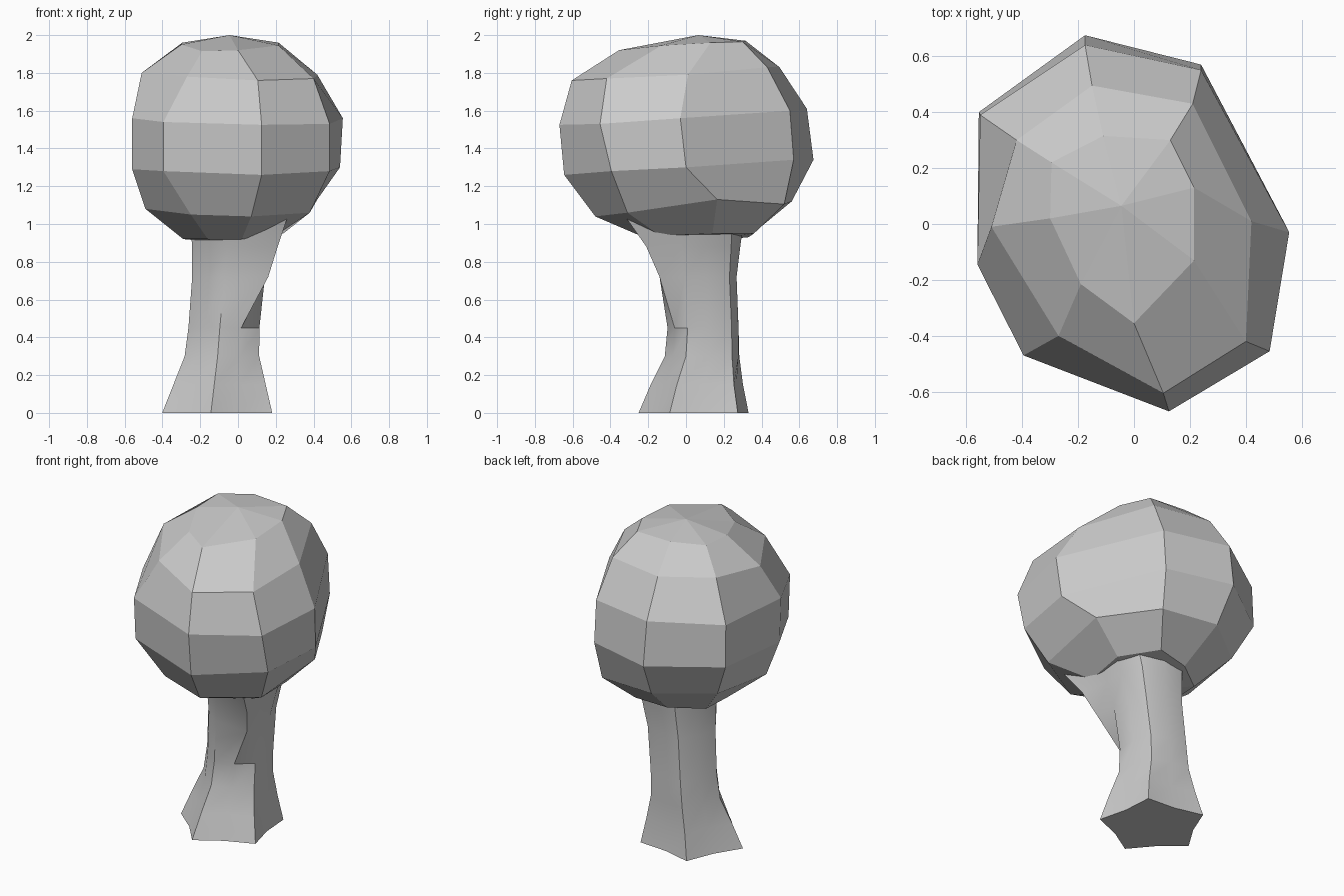
import bpy, bmesh, math


def loft(name, rings, bottom=None, top=None):
    """Skin equal-sized rings; close each end with a pole or a flat cap."""
    bm = bmesh.new()
    rows = [[bm.verts.new(p) for p in ring] for ring in rings]
    n = len(rows[0])
    for lo, hi in zip(rows, rows[1:]):
        for i in range(n):
            j = (i + 1) % n
            bm.faces.new((lo[i], lo[j], hi[j], hi[i]))
    for row, pole in ((rows[0], bottom), (rows[-1], top)):
        if pole:
            p = bm.verts.new(pole)
            for i in range(n):
                bm.faces.new((row[i], row[(i + 1) % n], p))
        else:
            bm.faces.new(row)
    bmesh.ops.recalc_face_normals(bm, faces=bm.faces[:])
    mesh = bpy.data.meshes.new(name)
    bm.to_mesh(mesh)
    bm.free()
    obj = bpy.data.objects.new(name, mesh)
    bpy.context.collection.objects.link(obj)
    return obj


# Canopy: eight-sided uneven ball, rings from bottom to top
canopy_rings = [
    [(-.10, .33, .93), (.10, .36, .95), (.24, .14, .95), (.20, -.14, .94),
     (.02, -.20, .92), (-.16, -.15, .92), (-.29, .00, .92), (-.28, .20, .92)],
    [(-.15, .56, 1.12), (.22, .52, 1.105), (.42, .165, 1.13), (.38, -.31, 1.06),
     (.07, -.48, 1.04), (-.25, -.37, 1.05), (-.49, -.10, 1.08), (-.45, .33, 1.11)],
    [(-.175, .675, 1.34), (.24, .57, 1.34), (.54, .00, 1.30), (.485, -.395, 1.28),
     (.125, -.645, 1.26), (-.395, -.455, 1.28), (-.56, -.13, 1.29), (-.555, .40, 1.33)],
    [(-.175, .64, 1.61), (.24, .55, 1.60), (.555, -.03, 1.56), (.485, -.455, 1.53),
     (.125, -.67, 1.525), (-.395, -.47, 1.54), (-.56, -.145, 1.56), (-.55, .39, 1.59)],
    [(-.15, .495, 1.83), (.21, .43, 1.83), (.42, .01, 1.79), (.40, -.42, 1.77),
     (.105, -.605, 1.76), (-.27, -.40, 1.78), (-.51, -.01, 1.80), (-.42, .30, 1.82)],
    [(-.11, .315, 1.97), (.13, .30, 1.965), (.215, .13, 1.96), (.215, -.13, 1.945),
     (.00, -.355, 1.92), (-.19, -.215, 1.915), (-.30, .02, 1.95), (-.295, .22, 1.96)],
]
loft("canopy", canopy_rings, (-.06, .03, .90), (-.045, .065, 2.0))

# Trunk: five root lobes; levels are z, centre x, centre y, lobe and groove radius
levels = [(0, -.095, .055, .31, .235), (.15, -.085, .07, .26, .20),
          (.30, -.075, .095, .21, .185), (.45, -.065, .10, .20, .18),
          (.72, -.04, .085, .205, .185), (.88, -.02, .08, .225, .21),
          (1.03, .00, .06, .26, .25)]
# Side branch: the front-right groove flares out into a blade near the top
branch = {.72: (.16, -.14), .88: (.21, -.21), 1.03: (.26, -.315)}
trunk_rings = []
for z, cx, cy, lobe, groove in levels:
    ring = []
    for k in range(10):
        a = math.radians(45 + 36 * k)
        r = groove if k % 2 else lobe
        x, y = cx + r * math.cos(a), cy + r * math.sin(a)
        if k == 7 and z in branch:
            x, y = branch[z]
        ring.append((x, y, z))
    trunk_rings.append(ring)
trunk = loft("trunk", trunk_rings)
bpy.context.view_layer.objects.active = trunk
trunk.select_set(True)
bpy.ops.object.shade_smooth_by_angle(angle=math.radians(30))
